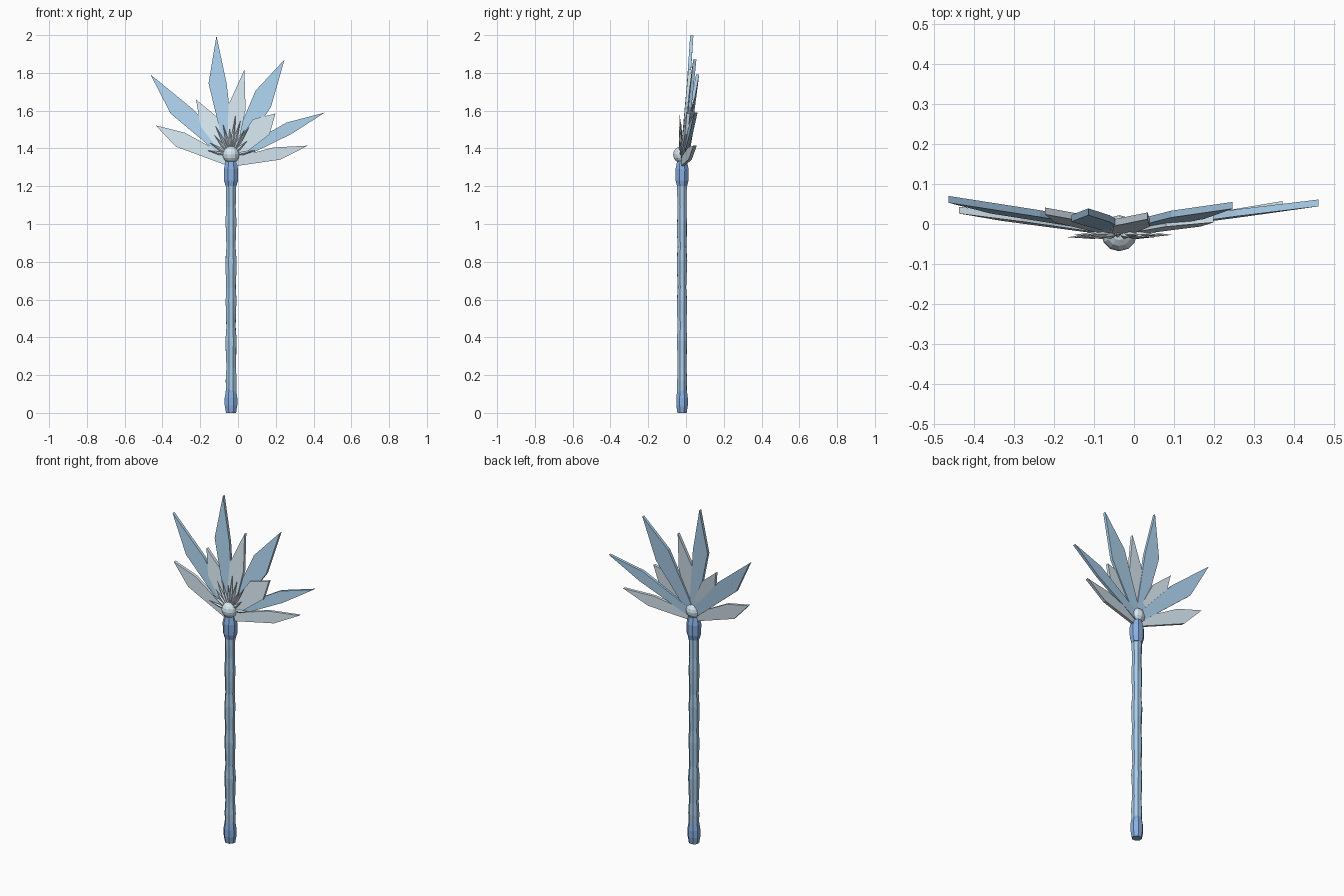
import bpy, bmesh, math, random
from mathutils import Vector

if "Cube" in bpy.data.objects:
    bpy.data.objects.remove(bpy.data.objects["Cube"])

random.seed(4)
CX, CY = -0.037, -0.021


def mat(name, rgb):
    m = bpy.data.materials.new(name)
    m.diffuse_color = (*rgb, 1)
    m.use_nodes = True
    m.node_tree.nodes["Principled BSDF"].inputs["Base Color"].default_value = m.diffuse_color
    return m


SHAFT = mat("shaft_blue", (0.40, 0.61, 0.82))
CAP = mat("cap_blue", (0.25, 0.43, 0.76))
BLADE = mat("blade_blue", (0.42, 0.65, 0.86))
ICE = mat("pale_ice", (0.68, 0.80, 0.88))


def finish(name, bm, material):
    bmesh.ops.recalc_face_normals(bm, faces=bm.faces)
    me = bpy.data.meshes.new(name)
    bm.to_mesh(me)
    bm.free()
    me.materials.append(material)
    ob = bpy.data.objects.new(name, me)
    bpy.context.collection.objects.link(ob)
    return ob


def column(name, profile, material, sides=8, jitter=0.0, squash=0.92):
    """Faceted column from (z, radius) rings."""
    bm = bmesh.new()
    rings = []
    for z, r in profile:
        ring = []
        for i in range(sides):
            a = 2 * math.pi * (i + 0.5) / sides
            k = r * (1 + random.uniform(-jitter, jitter))
            ring.append(bm.verts.new((CX + k * math.cos(a), CY + k * squash * math.sin(a), z)))
        rings.append(ring)
    for lo, hi in zip(rings, rings[1:]):
        for i in range(sides):
            j = (i + 1) % sides
            bm.faces.new((lo[i], lo[j], hi[j], hi[i]))
    bm.faces.new(rings[0][::-1])
    bm.faces.new(rings[-1])
    return finish(name, bm, material)


def blade(name, tip, left, right, tip_y, base_y, base_z, material, thick=0.017):
    """Flat kite plate fanning from the head and leaning back towards its tip."""
    base = Vector((CX, base_z))
    tip = Vector(tip)
    d = (tip - base).normalized()
    side = Vector((-d.y, d.x)) * 0.022
    outline = [tip, Vector(left), base + side, base - side, Vector(right)]
    reach = (tip - base).length
    bm = bmesh.new()
    front, back = [], []
    for p in outline:
        y = base_y + (tip_y - base_y) * max(0, (p - base).dot(d)) / reach
        front.append(bm.verts.new((p.x, y, p.y)))
        back.append(bm.verts.new((p.x, y + thick, p.y)))
    bm.faces.new(front)
    bm.faces.new(back[::-1])
    for i in range(5):
        j = (i + 1) % 5
        bm.faces.new((front[i], back[i], back[j], front[j]))
    finish(name, bm, material)


# Handle: wavy shaft, butt cap and collar
column("shaft", [(0.10 + 1.13 * i / 16, 0.029 + 0.0025 * math.sin(i * 2.1)) for i in range(17)],
       SHAFT, jitter=0.05)
column("butt_cap", [(0, 0.029), (0.04, 0.036), (0.08, 0.036), (0.13, 0.028)], CAP)
column("collar", [(1.20, 0.031), (1.23, 0.040), (1.29, 0.041), (1.335, 0.030)], CAP)

# Orb on top of the collar
bm = bmesh.new()
bmesh.ops.create_uvsphere(bm, u_segments=12, v_segments=8, radius=0.045)
for v in bm.verts:
    v.co += Vector((CX, CY - 0.002, 1.367))
finish("orb", bm, ICE)

# Large blue blades: tip, left shoulder, right shoulder, tip depth
for i, (t, l, r, y) in enumerate([
    ((-0.463, 1.791), (-0.357, 1.585), (-0.235, 1.605), 0.053),
    ((-0.114, 1.997), (-0.156, 1.745), (-0.060, 1.743), 0.022),
    ((0.246, 1.870), (0.093, 1.706), (0.175, 1.62), 0.038),
    ((0.460, 1.590), (0.257, 1.537), (0.280, 1.475), 0.044),
]):
    blade(f"large_blade_{i + 1}", t, l, r, y, -0.022, 1.345, BLADE)

# Pale blades between them
for i, (t, l, r, y, z) in enumerate([
    ((-0.436, 1.522), (-0.330, 1.41), (-0.283, 1.484), 0.026, 1.325),
    ((-0.222, 1.659), (-0.198, 1.516), (-0.115, 1.57), 0.024, 1.345),
    ((0.034, 1.817), (-0.050, 1.632), (0.040, 1.606), 0.012, 1.345),
    ((0.198, 1.585), (0.080, 1.555), (0.167, 1.474), 0.004, 1.345),
    ((0.370, 1.415), (0.188, 1.405), (0.225, 1.341), 0.040, 1.325),
]):
    blade(f"pale_blade_{i + 1}", t, l, r, y, -0.030, z, ICE)

# Crown of small shards around the front of the orb
for i, (x, z) in enumerate([(-0.165, 1.39), (-0.15, 1.43), (-0.125, 1.47), (-0.12, 1.52),
                            (-0.08, 1.53), (-0.045, 1.51), (-0.013, 1.58), (0.014, 1.55),
                            (0.035, 1.50), (0.06, 1.515), (0.05, 1.44), (0.095, 1.39)]):
    tip = Vector((x, -0.033 + 0.006 * (i % 2), z))
    root = Vector((CX, -0.026, 1.36))
    d = (tip - root).normalized()
    side = Vector((-d.z, 0, d.x)) * 0.009
    deep = Vector((0, 0.008, 0))
    mid = root.lerp(tip, 0.5)
    bm = bmesh.new()
    a, b = bm.verts.new(root), bm.verts.new(tip)
    ring = [bm.verts.new(mid + o) for o in (side, deep, -side, -deep)]
    for k in range(4):
        bm.faces.new((a, ring[k], ring[(k + 1) % 4]))
        bm.faces.new((b, ring[(k + 1) % 4], ring[k]))
    finish(f"shard_{i + 1}", bm, ICE)
